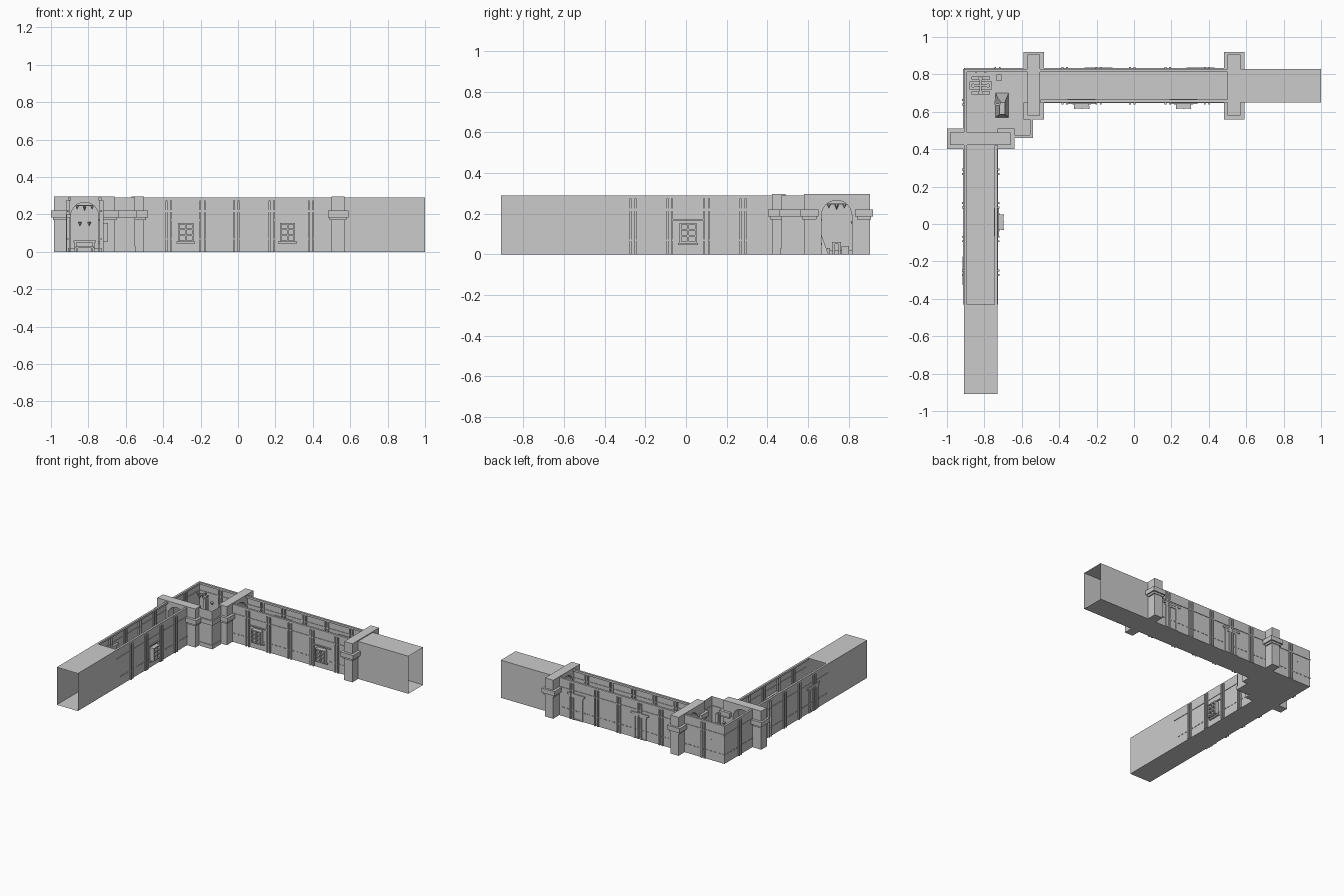
import bpy, bmesh, math
from mathutils import Matrix, Vector

if "Cube" in bpy.data.objects:
    bpy.data.objects.remove(bpy.data.objects["Cube"])

H = 0.29                       # wall height
OUT, INN = 0.83, 0.65          # outer and inner wall lines of an arm


def east(p):
    return Vector(p)


def south(p):                  # mirror across the corner diagonal
    return Vector((-0.08 - p[1], -0.08 - p[0], p[2]))


def finish(name, bm, place=east):
    for v in bm.verts:
        v.co = place(v.co)
    bmesh.ops.recalc_face_normals(bm, faces=bm.faces[:])
    me = bpy.data.meshes.new(name)
    bm.to_mesh(me)
    bm.free()
    ob = bpy.data.objects.new(name, me)
    bpy.context.collection.objects.link(ob)
    return ob


def add_box(bm, x0, x1, y0, y1, z0, z1):
    m = Matrix.Translation(((x0 + x1) / 2, (y0 + y1) / 2, (z0 + z1) / 2)) @ \
        Matrix.Diagonal((x1 - x0, y1 - y0, z1 - z0, 1))
    bmesh.ops.create_cube(bm, size=1, matrix=m)


def boxes(name, items, place=east):
    bm = bmesh.new()
    for b in items:
        add_box(bm, *b)
    return finish(name, bm, place)


def quad(bm, *pts):
    bm.faces.new([bm.verts.new(p) for p in pts])


def wall(bm, x0, y0, x1, y1):
    quad(bm, (x0, y0, 0), (x1, y1, 0), (x1, y1, H), (x0, y0, H))


def arch_frame(name, s0, s1, place):
    # pillars and beam in one profile with an arched opening
    c, r, spring = 0.74, 0.075, 0.19
    pts = [(0.58, 0), (c - r, 0)]
    for i in range(13):
        a = math.pi * (1 - i / 12)
        pts.append((c + r * math.cos(a), spring + r * math.sin(a)))
    pts += [(c + r, 0), (0.905, 0), (0.905, 0.297), (0.58, 0.297)]
    bm = bmesh.new()
    f = bm.faces.new([bm.verts.new((s0, y, z)) for y, z in pts])
    ext = bmesh.ops.extrude_face_region(bm, geom=[f])['geom']
    for v in ext:
        if isinstance(v, bmesh.types.BMVert):
            v.co.x = s1
    finish(name, bm, place)
    # stepped capitals around both pillars
    caps = []
    for y0, y1 in ((0.56, 0.65), (0.83, 0.92)):
        caps.append((s0 - 0.02, s1 + 0.02, y0, y1, 0.185, 0.22))
        caps.append((s0 - 0.01, s1 + 0.01, y0 + 0.01, y1 - 0.01, 0.17, 0.185))
    boxes(name + "_capitals", caps, place)


def arm(name, place, end, roof, ribs, windows, doors):
    # shell: walls, roofed end tunnel
    bm = bmesh.new()
    wall(bm, -0.91, OUT, end, OUT)
    wall(bm, -0.55, INN, end, INN)
    quad(bm, (roof, INN, H), (end, INN, H), (end, OUT, H), (roof, OUT, H))
    finish(name + "_walls", bm, place)
    # cornice, skirting and the two string courses
    rails = []
    for y, s, start in ((OUT, -1, -0.91), (INN, 1, -0.5)):
        for depth, z0, z1 in ((0.016, 0.275, 0.29), (0.01, 0, 0.022)):
            a, b = sorted((y, y + s * depth))
            rails.append((start, roof, a, b, z0, z1))
        rails.append((start, roof, y - 0.004, y + 0.004, 0.214, 0.224))
        x = start
        while x < roof - 0.03:                      # dashed low course
            rails.append((x, x + 0.018, y - 0.004, y + 0.004, 0.066, 0.072))
            x += 0.036
    boxes(name + "_mouldings", rails, place)
    # paired vertical ribs
    rb = []
    for x in ribs:
        for y in (OUT, INN):
            for d in (-0.012, 0.012):
                rb.append((x + d - 0.005, x + d + 0.005, y - 0.01, y + 0.01, 0, 0.275))
    boxes(name + "_ribs", rb, place)
    # projecting windows with six panes and a sill
    for i, x in enumerate(windows):
        w = [(x - 0.04, x + 0.04, 0.632, 0.65, 0.055, 0.155),
             (x - 0.075, x + 0.075, 0.642, 0.668, 0.165, 0.173),
             (x - 0.05, x + 0.05, 0.638, 0.668, 0.045, 0.055)]
        for d in (-0.037, 0, 0.037):
            w.append((x + d - 0.004, x + d + 0.004, 0.616, 0.632, 0.055, 0.155))
        for z in (0.058, 0.09, 0.12, 0.151):
            w.append((x - 0.04, x + 0.04, 0.618, 0.632, z - 0.004, z + 0.004))
        boxes(f"{name}_window_{i}", w, place)
    # door frames with a lintel on the outer wall
    for i, x in enumerate(doors):
        d = [(x - 0.075, x + 0.075, 0.815, 0.838, 0.185, 0.2),
             (x - 0.06, x + 0.06, 0.82, 0.836, 0.17, 0.185),
             (x - 0.055, x + 0.055, 0.818, 0.835, 0, 0.008)]
        for s in (-1, 1):
            d.append((x + s * 0.047 - 0.009, x + s * 0.047 + 0.009, 0.82, 0.836, 0, 0.17))
        boxes(f"{name}_door_{i}", d, place)
    arch_frame(name + "_corner_arch", -0.57, -0.502, place)


arm("east_arm", east, 1.0, 0.5, (-0.73, -0.37, -0.19, -0.01, 0.18, 0.39),
    (-0.28, 0.265), (-0.19, 0.355))
arm("south_arm", south, 0.83, 0.35, (-0.73, -0.36, -0.18, 0.0, 0.18), (-0.09,), (0.17,))
arch_frame("east_arm_end_arch", 0.5, 0.57, east)

# L-shaped floor with the wider corner room
bm = bmesh.new()
quad(bm, *[(x, y, 0) for x, y in ((-0.91, -0.91), (-0.73, -0.91), (-0.73, 0.47), (-0.55, 0.47),
                                  (-0.55, 0.65), (1, 0.65), (1, 0.83), (-0.91, 0.83))])
finish("floor", bm)

# inner corner of the room
bm = bmesh.new()
wall(bm, -0.73, 0.47, -0.55, 0.47)
wall(bm, -0.55, 0.47, -0.55, 0.65)
finish("corner_room_walls", bm)
boxes("corner_room_moulding", [(-0.65, -0.54, 0.46, 0.475, 0.185, 0.22),
                               (-0.555, -0.54, 0.46, 0.57, 0.185, 0.22),
                               (-0.65, -0.545, 0.465, 0.475, 0, 0.03),
                               (-0.555, -0.545, 0.465, 0.57, 0, 0.03)])

# table with legs and benches
cx, cy = -0.82, 0.74
t = [(cx - 0.06, cx + 0.06, cy - 0.022, cy + 0.022, 0.05, 0.06)]
for sx in (-1, 1):
    for sy in (-1, 1):
        x, y = cx + sx * 0.048, cy + sy * 0.014
        t.append((x - 0.005, x + 0.005, y - 0.005, y + 0.005, 0, 0.05))
    t.append((cx - 0.05, cx + 0.05, cy + sx * 0.04 - 0.008, cy + sx * 0.04 + 0.008, 0.022, 0.03))
    for sy in (-1, 1):
        x, y = cx + sy * 0.04, cy + sx * 0.04
        t.append((x - 0.004, x + 0.004, y - 0.006, y + 0.006, 0, 0.022))
boxes("table_and_benches", t)

# hanging lamp: crossed arms and downward cones
bm = bmesh.new()
add_box(bm, cx - 0.05, cx + 0.05, cy - 0.005, cy + 0.005, 0.245, 0.25)
add_box(bm, cx - 0.005, cx + 0.005, cy - 0.045, cy + 0.045, 0.245, 0.25)
for dx, dy, z in ((0, 0, 0.23), (0.04, 0, 0.237), (-0.04, 0, 0.237), (0, 0.038, 0.237),
                  (0, -0.038, 0.237), (0.025, 0.08, 0.15), (-0.025, 0.08, 0.15)):
    bmesh.ops.create_cone(bm, cap_ends=True, segments=6, radius1=0.001, radius2=0.012,
                          depth=0.022, matrix=Matrix.Translation((cx + dx, cy + dy, z)))
finish("lamps", bm)

# tapered stand and small crate
bm = bmesh.new()
add_box(bm, -0.74, -0.67, 0.57, 0.7, 0, 0.14)
for v in bm.verts:
    if v.co.z > 0.1:
        v.co.x = -0.705 + (v.co.x + 0.705) * 0.4
        v.co.y = 0.6 + (v.co.y - 0.6) * 0.5
finish("tapered_stand", bm)
boxes("crate", [(-0.735, -0.708, 0.765, 0.8, 0, 0.04)])
